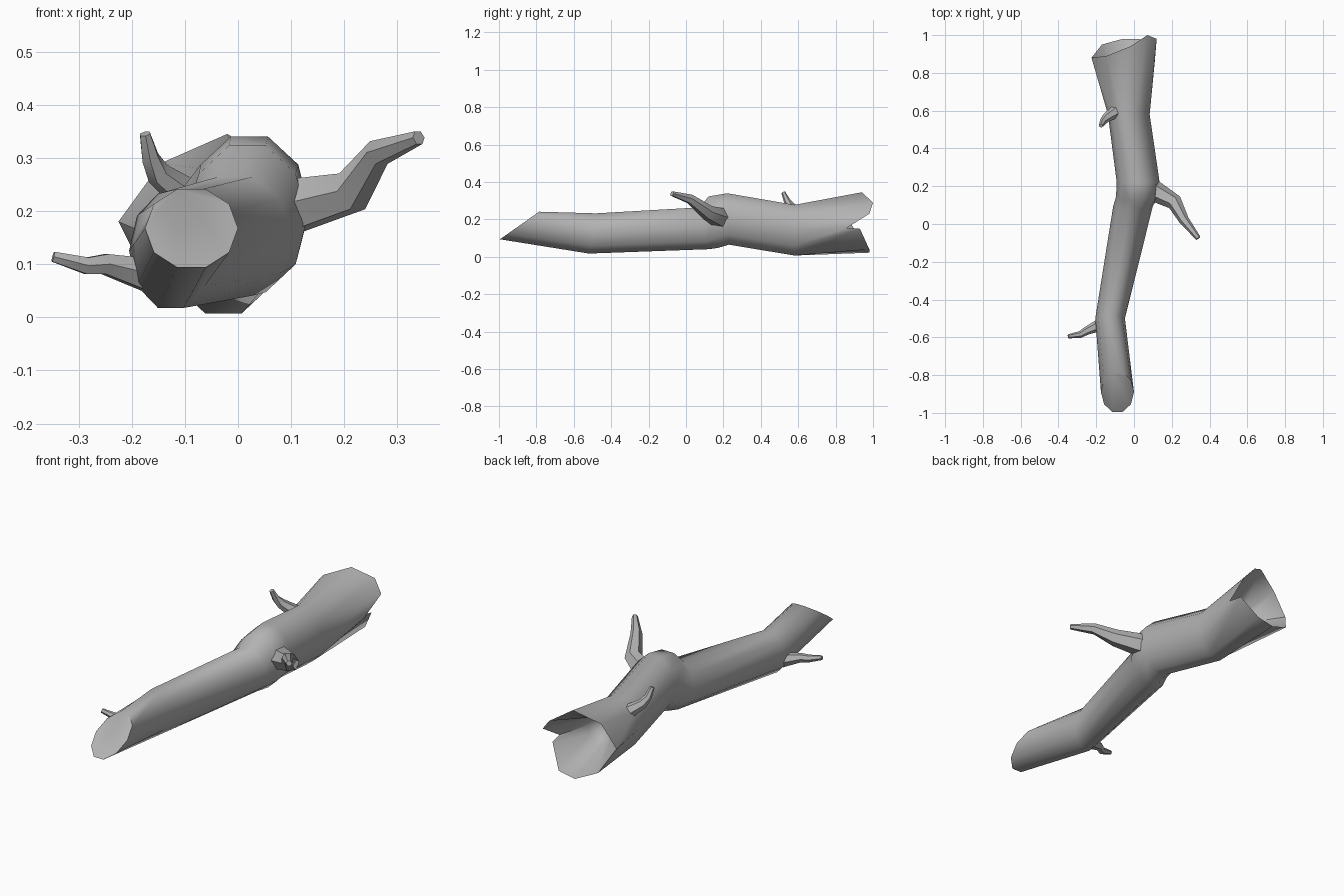
import bpy, bmesh, math
from mathutils import Vector

cube = bpy.data.objects.get("Cube")
if cube:
    bpy.data.objects.remove(cube)

SIDES = 10

bark = bpy.data.materials.new("grey_bark")
bark.use_nodes = True
bark.diffuse_color = (0.45, 0.45, 0.45, 1)
bark.node_tree.nodes["Principled BSDF"].inputs["Base Color"].default_value = (0.45, 0.45, 0.45, 1)


def finish(name, bm, angle):
    bmesh.ops.recalc_face_normals(bm, faces=bm.faces)
    mesh = bpy.data.meshes.new(name)
    bm.to_mesh(mesh)
    bm.free()
    mesh.materials.append(bark)
    ob = bpy.data.objects.new(name, mesh)
    bpy.context.collection.objects.link(ob)
    bpy.ops.object.select_all(action='DESELECT')
    ob.select_set(True)
    bpy.context.view_layer.objects.active = ob
    bpy.ops.object.shade_smooth_by_angle(angle=math.radians(angle))


def loft(bm, rings):
    loops = [[bm.verts.new(p) for p in ring] for ring in rings]
    for a, b in zip(loops, loops[1:]):
        n = len(a)
        for i in range(n):
            bm.faces.new((a[i], a[(i + 1) % n], b[(i + 1) % n], b[i]))
    return loops


def trunk_ring(left, right, low, high, y_low, y_high):
    """Leaning ellipse given by its extents; y runs from its low to its high side."""
    ring = []
    for i in range(SIDES):
        a = 2 * math.pi * i / SIDES
        t = (math.sin(a) + 1) / 2
        ring.append(((left + right) / 2 + (right - left) / 2 * math.cos(a),
                     y_low + (y_high - y_low) * t, low + (high - low) * t))
    return ring


# Trunk: slanted front cut, bent middle with a swollen knot, torn hollow back end
torn_rim = [(0.11, 0.86, 0.155), (0.12, 0.98, 0.23), (0.07, 1.0, 0.29),
            (-0.02, 0.94, 0.345), (-0.145, 0.89, 0.29), (-0.225, 0.88, 0.18),
            (-0.17, 0.95, 0.07), (-0.06, 0.98, 0.022), (0.03, 0.98, 0.04),
            (0.10, 0.93, 0.15)]
hollow = trunk_ring(-0.09, 0.05, 0.09, 0.24, 0.72, 0.72)
bm = bmesh.new()
loops = loft(bm, [
    trunk_ring(-0.175, 0.0, 0.09, 0.245, -1.0, -0.78),
    trunk_ring(-0.205, -0.048, 0.012, 0.238, -0.52, -0.48),
    trunk_ring(-0.11, 0.10, 0.035, 0.27, 0.12, 0.07),
    trunk_ring(-0.095, 0.13, 0.04, 0.33, 0.17, 0.12),
    trunk_ring(-0.092, 0.135, 0.058, 0.347, 0.23, 0.22),
    trunk_ring(-0.138, 0.083, 0.0, 0.285, 0.58, 0.58),
    torn_rim, hollow])
bm.faces.new(loops[0])
tip = bm.verts.new((-0.01, 0.6, 0.17))
for i in range(SIDES):
    bm.faces.new((loops[-1][i], loops[-1][(i + 1) % SIDES], tip))
finish("trunk", bm, 50)


# Broken side branches: six-sided tapering tubes along bent paths
def branch(name, path):
    pts = [Vector(p[:3]) for p in path]
    rings = []
    for i, p in enumerate(pts):
        d = (pts[min(i + 1, len(pts) - 1)] - pts[max(i - 1, 0)]).normalized()
        u = d.cross(Vector((0, 0, 1))).normalized()
        v = u.cross(d)
        r = path[i][3]
        rings.append([p + r * (math.cos(a) * u + math.sin(a) * v)
                      for a in (k * math.pi / 3 for k in range(6))])
    bm = bmesh.new()
    loops = loft(bm, rings)
    bm.faces.new(loops[0])
    bm.faces.new(loops[-1])
    finish(name, bm, 50)


branch("left_branch", [(0.08, 0.19, 0.205, 0.06), (0.215, 0.115, 0.237, 0.042),
                       (0.265, 0.02, 0.31, 0.027), (0.34, -0.075, 0.338, 0.014)])
branch("right_branch", [(-0.17, -0.53, 0.08, 0.035), (-0.25, -0.565, 0.1, 0.022),
                        (-0.285, -0.585, 0.097, 0.018), (-0.348, -0.595, 0.114, 0.011)])
branch("upper_branch", [(-0.09, 0.6, 0.225, 0.035), (-0.15, 0.56, 0.27, 0.024),
                        (-0.165, 0.54, 0.3, 0.018), (-0.175, 0.52, 0.345, 0.011)])
